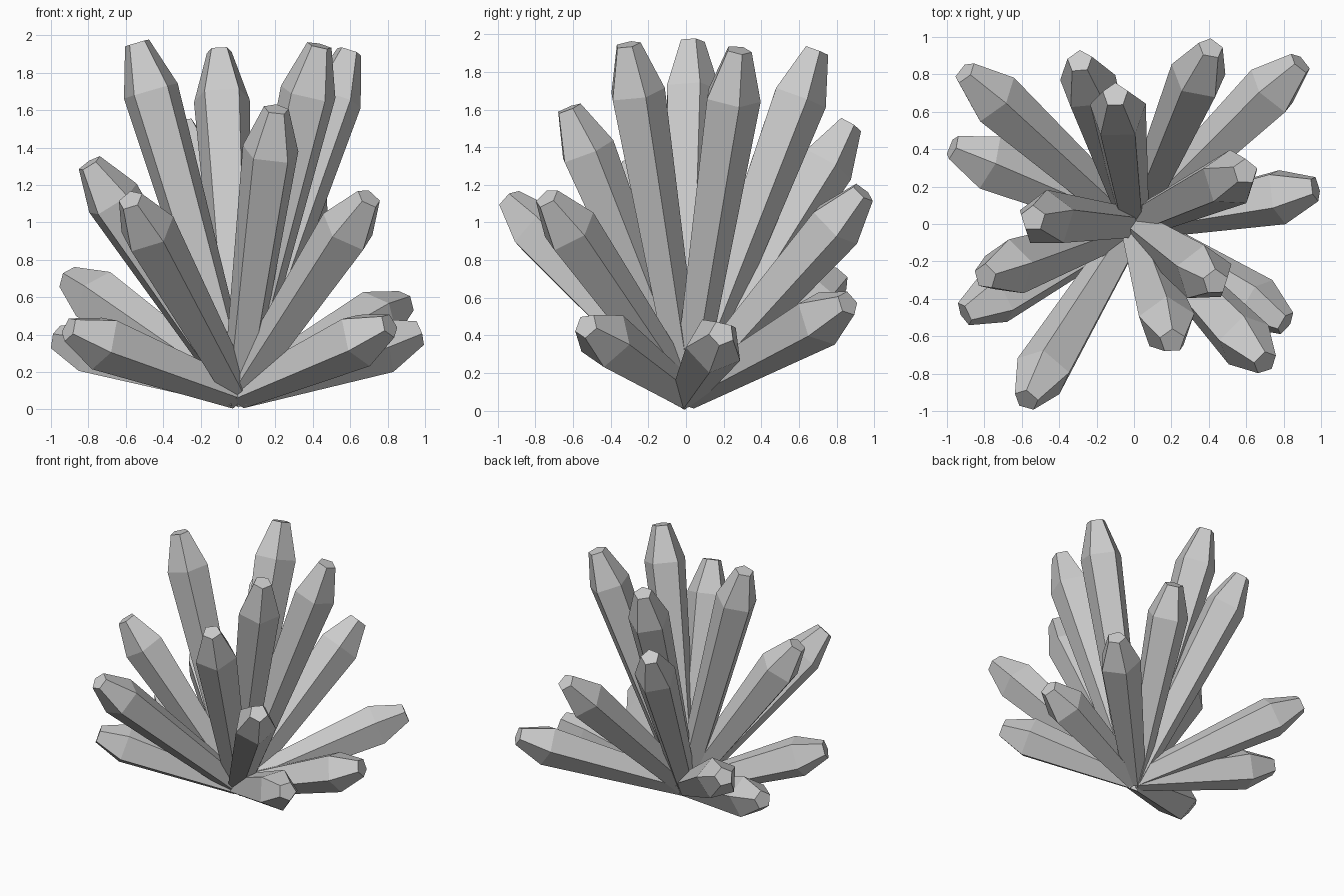
import bpy, bmesh
from math import cos, sin, tau
from mathutils import Vector

if "Cube" in bpy.data.objects:
    bpy.data.objects.remove(bpy.data.objects["Cube"])

SIDES = 5
BASE_R, SHOULDER_R, TIP_R = 0.085, 0.157, 0.07
ROOT = Vector((0, 0, 0.085))      # all crystals grow from one point


def crystal(name, tip):
    """Five-sided shard: narrow root, wide shoulder, small flat tip."""
    axis = Vector(tip) - ROOT
    length = axis.length
    axis.normalize()
    # leaned sideways first, then forward or back: one corner stays square to x
    u = Vector((0, axis.z, -axis.y)).normalized()
    v = u.cross(axis)
    cap = 0.14 + 0.065 * length

    bm = bmesh.new()
    rings = []
    for d, r in ((0, BASE_R), (length - cap, SHOULDER_R), (length, TIP_R)):
        rings.append([bm.verts.new(ROOT + axis * d
                                   + u * r * cos(tau * i / SIDES)
                                   + v * r * sin(tau * i / SIDES))
                      for i in range(SIDES)])
    for lo, hi in zip(rings, rings[1:]):
        for i in range(SIDES):
            j = (i + 1) % SIDES
            bm.faces.new((lo[i], lo[j], hi[j], hi[i]))
    bm.faces.new(rings[0][::-1])
    bm.faces.new(rings[-1])
    bmesh.ops.recalc_face_normals(bm, faces=bm.faces)
    mesh = bpy.data.meshes.new(name)
    bm.to_mesh(mesh)
    bm.free()
    bpy.context.collection.objects.link(bpy.data.objects.new(name, mesh))


# tip centres, grouped by how steeply the crystals stand
groups = {
    "tall_crystal": [(-0.54, 0.03, 1.96), (-0.10, 0.69, 1.915),
                     (0.435, -0.31, 1.945), (0.595, 0.28, 1.915)],
    "middle_crystal": [(0.205, -0.625, 1.605), (-0.29, 0.87, 1.52),
                       (-0.795, -0.28, 1.315), (-0.575, -0.94, 1.12),
                       (0.70, -0.74, 1.13), (0.41, 0.94, 1.16)],
    "low_crystal": [(-0.905, 0.81, 0.70), (-0.97, 0.41, 0.38),
                    (0.89, 0.86, 0.57), (0.97, 0.19, 0.41),
                    (-0.905, -0.48, 0.43), (0.81, -0.53, 0.45)],
}
for name, tips in groups.items():
    for n, tip in enumerate(tips, 1):
        crystal(f"{name}_{n}", tip)
